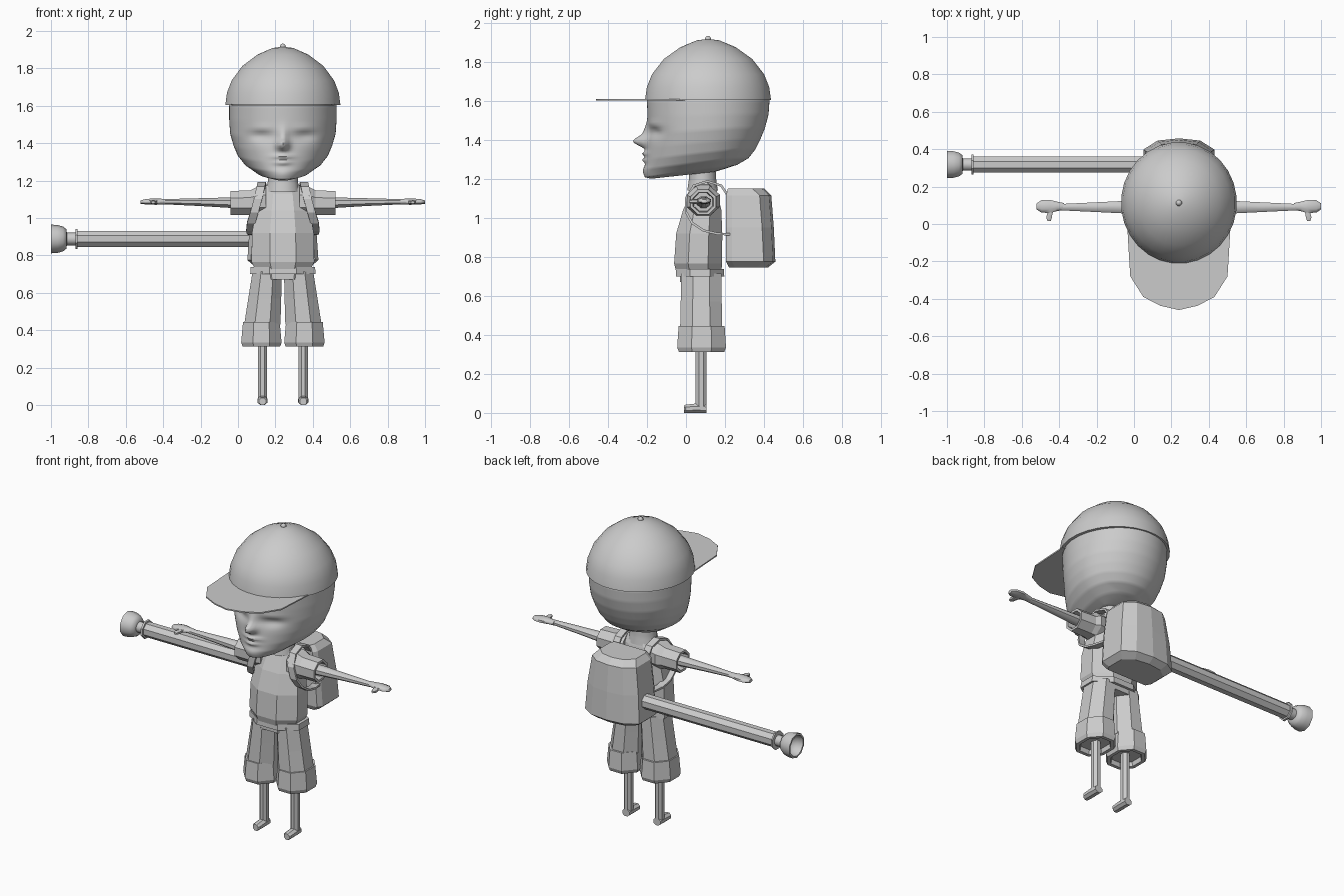
import bpy, bmesh, math

CX = 0.24  # the figure stands off-centre because of the long tube


def loft(name, rings, caps=(True, True), smooth=None, closed=False):
    """Skin a list of equal-length point rings."""
    bm = bmesh.new()
    vs = [[bm.verts.new(p) for p in r] for r in rings]
    n = len(vs[0])
    pairs = list(zip(vs, vs[1:])) + ([(vs[-1], vs[0])] if closed else [])
    for a, b in pairs:
        for i in range(n):
            j = (i + 1) % n
            bm.faces.new((a[i], a[j], b[j], b[i]))
    if caps[0] and not closed:
        bm.faces.new(vs[0][::-1])
    if caps[1] and not closed:
        bm.faces.new(vs[-1])
    bmesh.ops.recalc_face_normals(bm, faces=bm.faces)
    me = bpy.data.meshes.new(name)
    bm.to_mesh(me)
    bm.free()
    if smooth:
        me.polygons.foreach_set("use_smooth", [True] * len(me.polygons))
        me.set_sharp_from_angle(angle=math.radians(smooth))
    ob = bpy.data.objects.new(name, me)
    bpy.context.collection.objects.link(ob)
    return ob


def ring(axis, c, a, b, n=8):
    """n-gon with flat sides at distances a, b, lying across the axis."""
    k = 1 / math.cos(math.pi / n)
    out = []
    for i in range(n):
        t = (i + .5) * 2 * math.pi / n
        u, v = a * k * math.cos(t), b * k * math.sin(t)
        d = {'X': (0, u, v), 'Y': (u, 0, v), 'Z': (u, v, 0)}[axis]
        out.append(tuple(p + q for p, q in zip(c, d)))
    return out


# head: slices (z front, z back, y front, y back, half width)
SL = [(1.20, 1.25, -.175, .15, .08), (1.207, 1.27, -.205, .26, .145), (1.25, 1.305, -.21, .32, .205),
      (1.30, 1.35, -.205, .355, .242), (1.36, 1.40, -.20, .38, .264), (1.43, 1.46, -.193, .405, .282),
      (1.52, 1.53, -.197, .423, .287), (1.60, 1.60, -.20, .428, .287), (1.66, 1.66, -.18, .41, .27)]


def gauss(x, z, x0, z0, sx, sz):
    return math.exp(-((x - x0) / sx) ** 2 - ((z - z0) / sz) ** 2)


def face_relief(x, z):
    x = abs(x)
    nose = .062 * gauss(x, z, 0, 1.39, .03, .028) + .025 * gauss(x, z, 0, 1.43, .025, .05)
    sockets = -.02 * gauss(x, z, .115, 1.44, .06, .03) + .008 * gauss(x, z, .115, 1.475, .06, .02)
    lips = .022 * gauss(x, z, 0, 1.328, .05, .012) + .02 * gauss(x, z, 0, 1.296, .04, .012)
    return nose + sockets + lips + .012 * gauss(x, z, 0, 1.235, .06, .03)


rings = []
for lo, hi in zip(SL, SL[1:]):
    for s in range(6):
        zf, zb, yf, yb, w = (p + (q - p) * s / 6 for p, q in zip(lo, hi))
        r = []
        for i in range(112):
            a = 2 * math.pi * i / 112
            c = math.cos(a)
            x = w * math.sin(a)
            y = .12 - c * ((.12 - yf) if c > 0 else (yb - .12))
            z = zf + (zb - zf) * min(1, (y - yf) / .45)
            if c > 0:
                y -= face_relief(x, z)
            r.append((CX + x, y, z))
        rings.append(r)
loft("head", rings, smooth=60)

# cap crown, button and flat brim
crown = [(.94, 1.603), (1, 1.603), (.97, 1.67), (.89, 1.735), (.7, 1.814), (.44, 1.874), (.18, 1.909), (.01, 1.916)]
loft("cap_crown", [ring('Z', (CX, .113, z), .308 * f, .323 * f, 28) for f, z in crown],
     caps=(False, True), smooth=50)
loft("cap_button", [ring('Z', (CX, .113, z), r, r, 8) for r, z in
                    [(.012, 1.905), (.016, 1.918), (.011, 1.928), (.003, 1.932)]], smooth=60)
half = [(.275, -.03), (.268, -.15), (.26, -.28), (.19, -.39), (.10, -.437)]
inner = [(.262, -.0), (.235, -.07), (.19, -.13), (.14, -.165), (.07, -.19)]
outer = half + [(0, -.46)] + [(-x, y) for x, y in half[::-1]]
inner = inner + [(0, -.2)] + [(-x, y) for x, y in inner[::-1]]
loft("cap_brim", [[(CX + x, y, z) for (x, y), z in ((o, 1.609), (o, 1.601), (i, 1.601), (i, 1.609))]
                  for o, i in zip(outer, inner)], smooth=40)

# neck, torso, belt
loft("neck", [ring('Z', (CX, .085, z), r, r * .87, 12) for z, r in
              [(1.14, .09), (1.18, .083), (1.20, .08), (1.27, .08)]], smooth=40)
loft("torso", [ring('Z', (CX, y, z), a, b, 8) for z, y, a, b in
               [(.72, .066, .145, .115), (.765, .062, .168, .123), (.92, .068, .165, .118),
                (1.04, .083, .145, .098), (1.13, .093, .125, .066), (1.178, .088, .085, .055)]])
loft("belt", [ring('Z', (CX, .072, z), r, r * .71, 8) for z, r in
              [(.70, .15), (.70, .175), (.737, .172), (.737, .15)]], closed=True)
loft("hips", [ring('Z', (CX, .075, z), a, .105, 8) for z, a in [(.67, .14), (.73, .158)]])

for s, side in ((-1, "left"), (1, "right")):
    # sleeve with a hollow opening, tapered arm, mitten hand
    def along(rows, y, n):
        return [ring('X', (CX + s * x, y, z), a, b, n) for x, z, a, b in rows]
    loft(side + "_sleeve", along([(.09, 1.09, .075, .08), (.145, 1.087, .085, .076), (.175, 1.082, .07, .066),
                                  (.28, 1.08, .066, .064), (.28, 1.08, .052, .05), (.2, 1.08, .048, .046)], .088, 8))
    loft(side + "_arm", along([(.18, 1.08, .036, .03), (.28, 1.082, .034, .028), (.44, 1.085, .026, .021),
                               (.63, 1.087, .017, .014)], .09, 8), smooth=50)
    loft(side + "_hand", along([(.615, 1.087, .018, .014), (.65, 1.088, .025, .015), (.69, 1.088, .035, .017),
                                (.735, 1.087, .033, .014), (.76, 1.085, .016, .009)], .094, 8), smooth=60)
    loft(side + "_thumb", [ring('Y', (CX + s * x, y, 1.084), r, r * .75, 6) for y, x, r in
                           [(.09, .68, .018), (.055, .69, .014), (.035, .694, .015), (.017, .694, .009)]], smooth=60)

    # trouser leg with a wide turned-up cuff, hollow underneath
    loft(side + "_trouser_leg", [ring('Z', (CX + s * x, .078, z), a, b, 8) for z, x, a, b in
                                 [(.715, .084, .078, .103), (.57, .097, .088, .105), (.43, .11, .097, .108)]])
    loft(side + "_cuff", [ring('Z', (CX + s * .115, .08, z), a, b, 8) for z, a, b in
                          [(.445, .085, .1), (.445, .098, .118), (.335, .108, .125), (.312, .1, .116),
                           (.312, .08, .095), (.34, .075, .09)]])

    # thin shin and small foot
    loft(side + "_shin", [ring('Z', (CX + s * .109, .077, z), .025, .028, 8) for z in (.02, .45)])
    loft(side + "_foot", [ring('Y', (CX + s * .109, y, h), w, h, 8) for y, w, h in
                          [(-.01, .018, .019), (-.002, .026, .021), (.05, .027, .024), (.105, .025, .022)]])

    # backpack strap over the shoulder and under the arm
    path = [(.225, 1.10, .11), (.18, 1.165, .11), (.11, 1.187, .115), (.04, 1.165, .12), (0, 1.10, .135),
            (0, 1.03, .155), (.03, .975, .172), (.09, .935, .176), (.16, .918, .172), (.225, .915, .16)]
    strap = []
    for i, (y, z, x) in enumerate(path):
        p, q = path[max(i - 1, 0)], path[min(i + 1, len(path) - 1)]
        dy, dz = q[0] - p[0], q[1] - p[1]
        m = math.hypot(dy, dz)
        ny, nz = dz / m * .006, -dy / m * .006
        strap.append([(CX + s * (x + u), y + v * ny, z + v * nz)
                      for u, v in ((-.024, -1), (.02, -1), (.02, 1), (-.024, 1))])
    loft(side + "_strap", strap)

# backpack: bowed at the back, chamfered top and bottom
loft("backpack", [[(CX + x, y, z) for x, y in
                   [(-w * .9, f), (-w, f + .03), (-w, b - .06), (-w * .6, b - .012), (0, b),
                    (w * .6, b - .012), (w, b - .06), (w, f + .03), (w * .9, f)]]
                  for z, w, f, b in [(.745, .155, .22, .42), (.775, .19, .205, .458), (.95, .178, .205, .45),
                                     (1.115, .155, .205, .437), (1.15, .125, .215, .40)]])

# carrying tube: barrel, collar, narrow neck and open bell
loft("tube_barrel", [ring('X', (x, .318, .888), r, r, 8) for x, r in [(.3, .042), (-.865, .042)]])
loft("tube_collar", [ring('X', (x, .318, .888), r, r, 8) for x, r in
                     [(-.857, .042), (-.857, .052), (-.868, .054), (-.868, .03)]])
bell = [(-.86, .032), (-.915, .032), (-.918, .05), (-.935, .063), (-.965, .071), (-1, .073),
        (-1, .062), (-.965, .056), (-.935, .035), (-.93, .01)]
loft("tube_bell", [ring('X', (x, .318, .888), r, r, 10) for x, r in bell], smooth=50)
